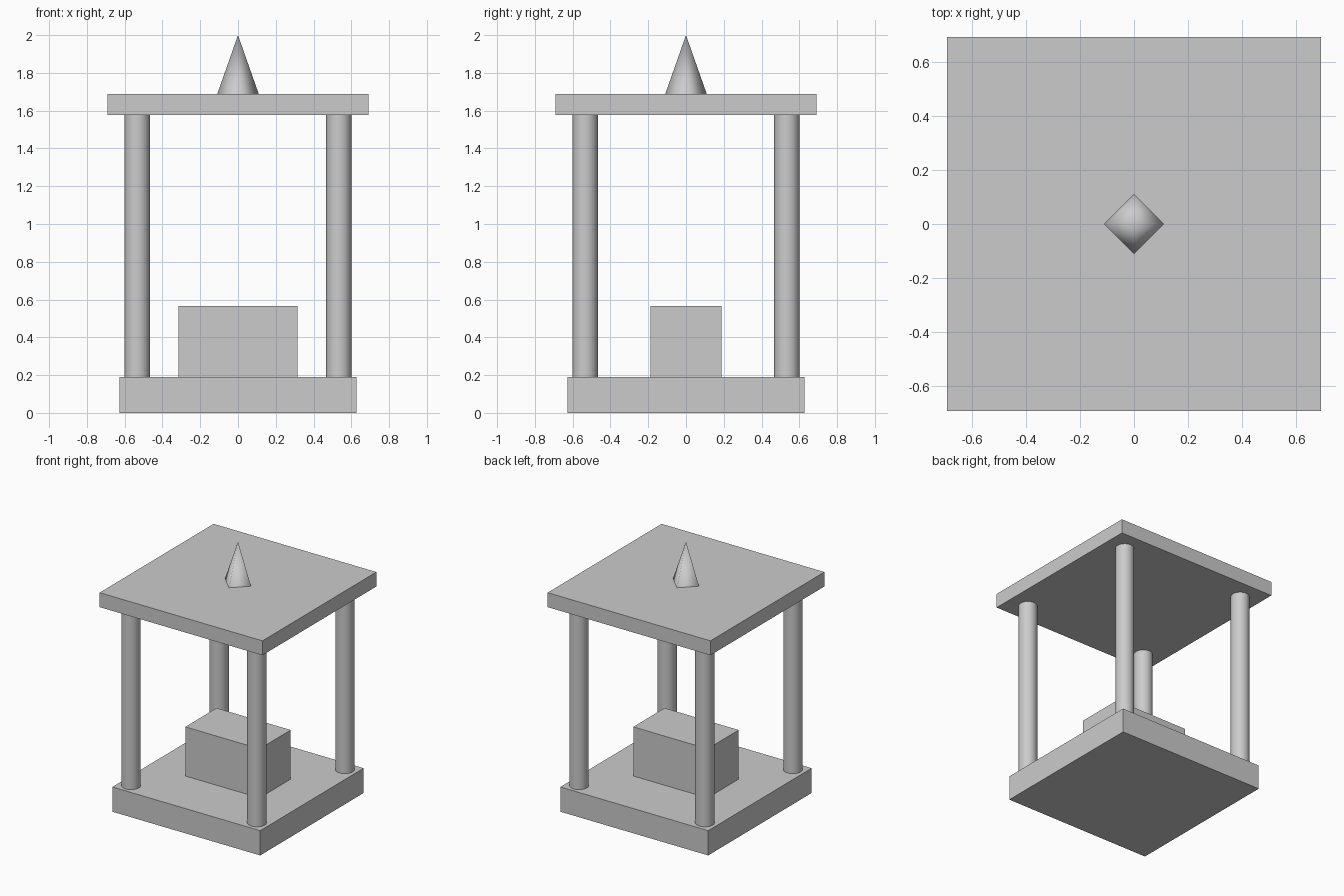
import bpy
import math

if "Cube" in bpy.data.objects:
    bpy.data.objects.remove(bpy.data.objects["Cube"])


def box(name, sx, sy, z0, z1):
    bpy.ops.mesh.primitive_cube_add(size=1, location=(0, 0, (z0 + z1) / 2))
    ob = bpy.context.object
    ob.name = name
    ob.scale = (sx, sy, z1 - z0)
    bpy.ops.object.transform_apply(location=False, rotation=False, scale=True)
    return ob


# Floor slab, central altar block and flat roof
box("base_slab", 1.255, 1.255, 0, 0.19)
box("altar_block", 0.63, 0.378, 0.19, 0.567)
box("roof_slab", 1.382, 1.382, 1.577, 1.688)

# Four round corner columns
for side_y, row in ((-1, "front"), (1, "back")):
    for side_x, side in ((-1, "left"), (1, "right")):
        bpy.ops.mesh.primitive_cylinder_add(
            vertices=32, radius=0.067, depth=1.387,
            location=(side_x * 0.534, side_y * 0.534, 0.8835))
        bpy.context.object.name = f"{row}_{side}_column"
        bpy.ops.object.shade_smooth_by_angle(angle=math.radians(40))

# Four-sided spire, smooth-shaded around its sides
bpy.ops.mesh.primitive_cone_add(vertices=4, radius1=0.11, depth=0.312,
                                location=(0, 0, 1.844))
spire = bpy.context.object
spire.name = "roof_spire"
bpy.ops.object.shade_smooth_by_angle(angle=math.radians(95))
